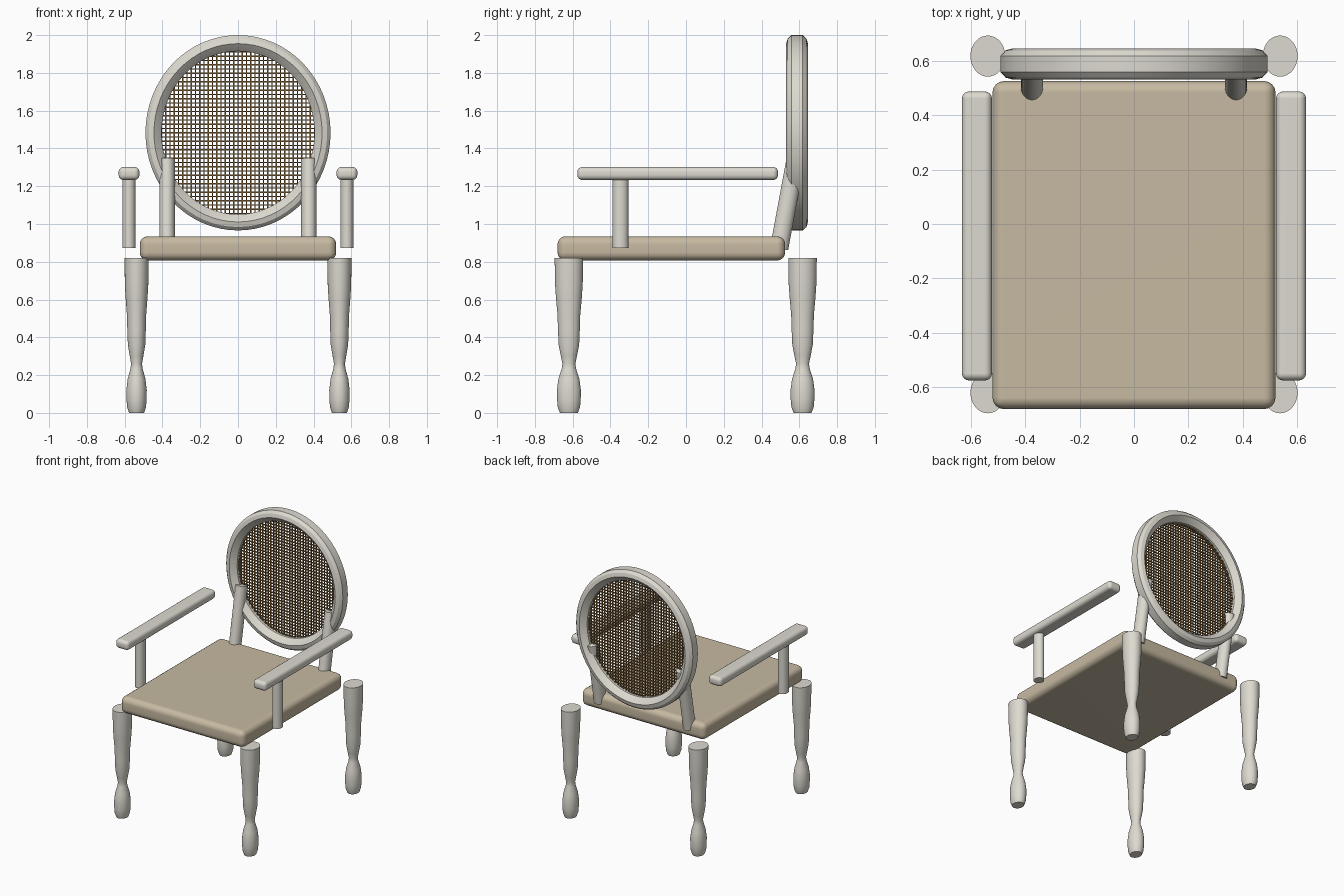
import bpy, bmesh, math
from mathutils import Matrix, Vector

cube = bpy.data.objects.get("Cube")
if cube:
    bpy.data.objects.remove(cube, do_unlink=True)


def material(name, rgb):
    m = bpy.data.materials.new(name)
    m.use_nodes = True
    m.diffuse_color = (*rgb, 1)
    m.node_tree.nodes["Principled BSDF"].inputs["Base Color"].default_value = (*rgb, 1)
    return m


PAINT = material("pale grey paint", (0.72, 0.70, 0.63))
FABRIC = material("tan upholstery", (0.57, 0.49, 0.36))
CANE = material("brown cane", (0.18, 0.095, 0.027))


def finish(bm, name, mat, smooth=True):
    bmesh.ops.recalc_face_normals(bm, faces=bm.faces)
    me = bpy.data.meshes.new(name)
    bm.to_mesh(me)
    bm.free()
    me.materials.append(mat)
    if smooth:
        me.shade_smooth()
        me.set_sharp_from_angle(angle=math.radians(30))
    ob = bpy.data.objects.new(name, me)
    bpy.context.collection.objects.link(ob)
    return ob


def add_box(bm, lo, hi):
    lo, hi = Vector(lo), Vector(hi)
    mat = Matrix.Translation((lo + hi) / 2) @ Matrix.Diagonal((*(hi - lo), 1))
    bmesh.ops.create_cube(bm, size=1, matrix=mat)


def rounded_box(name, lo, hi, radius, mat):
    bm = bmesh.new()
    add_box(bm, lo, hi)
    bmesh.ops.bevel(bm, geom=bm.edges[:], offset=radius, segments=4,
                    profile=0.5, affect="EDGES")
    ob = finish(bm, name, mat)
    # keep the broad faces evenly shaded
    mod = ob.modifiers.new("flat_faces", "WEIGHTED_NORMAL")
    mod.keep_sharp = True


def skin(bm, rings, closed=False):
    """Join successive vertex loops with quads."""
    loops = [[bm.verts.new(p) for p in ring] for ring in rings]
    pairs = list(zip(loops, loops[1:]))
    if closed:
        pairs.append((loops[-1], loops[0]))
    for a, b in pairs:
        n = len(a)
        for i in range(n):
            j = (i + 1) % n
            bm.faces.new((a[i], a[j], b[j], b[i]))
    if not closed:
        bm.faces.new(loops[0])
        bm.faces.new(loops[-1])


DEPTH = 1.18  # turned parts are slightly deeper than wide


def turned(name, base, profile, lean=0.0, sides=32):
    """Oval turned post; profile holds (radius, height) pairs."""
    bm = bmesh.new()
    angles = [2 * math.pi * i / sides for i in range(sides)]
    skin(bm, [[(r * math.cos(a), r * DEPTH * math.sin(a), z) for a in angles]
              for r, z in profile])
    bm.transform(Matrix.Translation(base) @ Matrix.Rotation(-lean, 4, "X"))
    finish(bm, name, PAINT)


# Legs
LEG = [(0.040, 0), (0.050, 0.03), (0.053, 0.07), (0.054, 0.12), (0.047, 0.18),
       (0.032, 0.235), (0.029, 0.26), (0.036, 0.30), (0.046, 0.36),
       (0.049, 0.44), (0.051, 0.52), (0.058, 0.61), (0.062, 0.68), (0.064, 0.82)]
for row, y in (("front", -0.62), ("back", 0.617)):
    for side, s in (("left", 1), ("right", -1)):
        turned(f"{row}_{side}_leg", (s * 0.537, y, 0), LEG)

# Seat cushion
rounded_box("seat", (-0.52, -0.68, 0.807), (0.52, 0.525, 0.935), 0.042, FABRIC)

# Arms and back supports
for side, s in (("left", 1), ("right", -1)):
    xs = sorted((s * 0.522, s * 0.632))
    rounded_box(f"{side}_armrest", (xs[0], -0.575, 1.233), (xs[1], 0.487, 1.302),
                0.026, PAINT)
    turned(f"{side}_arm_post", (s * 0.577, -0.347, 0.872), [(0.035, 0), (0.035, 0.37)])
    turned(f"{side}_back_support", (s * 0.375, 0.493, 0.87),
           [(0.041, 0), (0.041, 0.48)], lean=math.radians(10.5))

# Oval back frame: section is (inset from outer rim, y)
RX, RZ, CZ, CY = 0.49, 0.517, 1.483, 0.588
half = [(0.0, 0.030), (0.018, 0.050), (0.045, 0.0575), (0.070, 0.036), (0.085, 0.020)]
section = [(d, -y) for d, y in half] + [(d, y) for d, y in reversed(half)]
bm = bmesh.new()
turns = [2 * math.pi * i / 64 for i in range(64)]
skin(bm, [[((RX - d) * math.cos(a), CY + y, CZ + (RZ - d) * math.sin(a))
           for a in turns] for d, y in section], closed=True)
finish(bm, "back_frame", PAINT)

# Woven cane panel: strands clipped to the oval
bm = bmesh.new()
PX, PZ, STEP, W = 0.41, 0.437, 0.0225, 0.0036
for i in range(-19, 20):
    t = i * STEP
    if abs(t) < PX:
        h = PZ * math.sqrt(1 - (t / PX) ** 2)
        add_box(bm, (t - W, CY - W, CZ - h), (t + W, CY + W, CZ + h))
    if abs(t) < PZ:
        h = PX * math.sqrt(1 - (t / PZ) ** 2)
        add_box(bm, (-h, CY - W, CZ + t - W), (h, CY + W, CZ + t + W))
finish(bm, "cane_panel", CANE, smooth=False)
